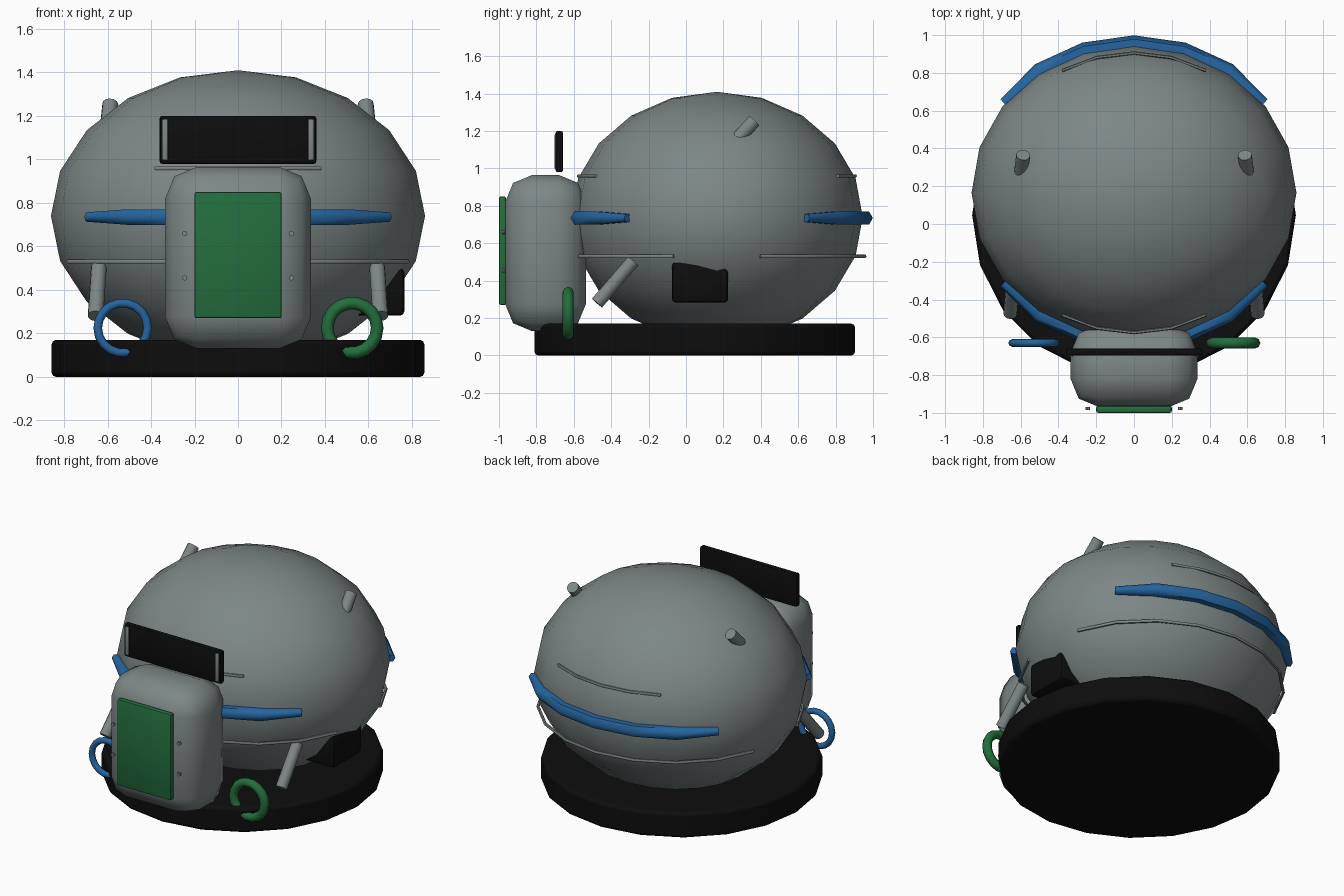
import bpy, math
from mathutils import Vector

if "Cube" in bpy.data.objects:
    bpy.data.objects.remove(bpy.data.objects["Cube"])


def material(name, rgb):
    m = bpy.data.materials.new(name)
    m.diffuse_color = (*rgb, 1)
    m.use_nodes = True
    m.node_tree.nodes["Principled BSDF"].inputs["Base Color"].default_value = m.diffuse_color
    return m


GREY = material("warm_grey", (0.205, 0.24, 0.24))
BLACK = material("black", (0.004, 0.004, 0.004))
BLUE = material("blue", (0.018, 0.13, 0.35))
GREEN = material("green", (0.017, 0.155, 0.048))

CY, CZ = 0.165, 0.74  # centre of the round body


def finish(name, mat, smooth=40):
    ob = bpy.context.object
    ob.name = name
    ob.data.materials.clear()
    ob.data.materials.append(mat)
    bpy.ops.object.transform_apply(location=False, rotation=False, scale=True)
    if smooth:
        bpy.ops.object.shade_smooth_by_angle(angle=math.radians(smooth))
    return ob


def bevel(ob, width, segments):
    b = ob.modifiers.new("bevel", "BEVEL")
    b.width, b.segments, b.limit_method = width, segments, "ANGLE"
    b.angle_limit = math.radians(40)


def box(name, lo, hi, mat, width, segments, smooth=40):
    lo, hi = Vector(lo), Vector(hi)
    bpy.ops.mesh.primitive_cube_add(size=1, location=(lo + hi) / 2)
    bpy.context.object.scale = hi - lo
    ob = finish(name, mat, None)
    bevel(ob, width, segments)
    bpy.ops.object.modifier_apply(modifier="bevel")
    bpy.ops.object.shade_smooth_by_angle(angle=math.radians(smooth))
    return ob


def rod(name, a, b, r, mat, sides=12):
    a, b = Vector(a), Vector(b)
    bpy.ops.mesh.primitive_cylinder_add(vertices=sides, radius=r, depth=(b - a).length,
                                        location=(a + b) / 2)
    bpy.context.object.rotation_euler = (b - a).to_track_quat("Z", "Y").to_euler()
    return finish(name, mat)


def arc_tube(name, rx, ry, z, start, steps, r, mat, side, taper=1.0):
    """Tube along an elliptical arc around the body, on the front (-1) or back (1)."""
    cu = bpy.data.curves.new(name, "CURVE")
    cu.dimensions = "3D"
    cu.bevel_depth, cu.bevel_resolution, cu.use_fill_caps = r, 1, True
    sp = cu.splines.new("POLY")
    sp.points.add(steps)
    for i, p in enumerate(sp.points):
        t = math.radians(start + (180 - 2 * start) * i / steps)
        p.co = (rx * math.cos(t), CY + side * ry * math.sin(t), z, 1)
        p.radius = taper if i in (0, steps) else 1
    ob = bpy.data.objects.new(name, cu)
    bpy.context.collection.objects.link(ob)
    bpy.ops.object.select_all(action="DESELECT")
    bpy.context.view_layer.objects.active = ob
    ob.select_set(True)
    bpy.ops.object.convert(target="MESH")
    finish(name, mat, 60)


# Round body
bpy.ops.mesh.primitive_uv_sphere_add(segments=20, ring_count=10, radius=1, location=(0, CY, CZ))
bpy.context.object.scale = (0.86, 0.78, 0.67)
finish("round_body", GREY, 60)

# Base disc
bpy.ops.mesh.primitive_cylinder_add(vertices=20, radius=0.857, depth=0.17, location=(0, 0.047, 0.085))
base = finish("base_disc", BLACK)
bevel(base, 0.02, 2)

# Front pack with its panel and rivets
box("front_pack", (-0.335, -0.967, 0.13), (0.335, -0.535, 0.965), GREY, 0.145, 2, 60)
box("front_panel", (-0.2, -1.0, 0.27), (0.2, -0.962, 0.85), GREEN, 0.01, 2)
for x in (-0.245, 0.245):
    for z in (0.455, 0.66):
        rod("rivet", (x, -0.984, z), (x, -0.968, z), 0.012, GREY, 8)

# Dark screen with end bars
box("screen", (-0.36, -0.697, 0.98), (0.36, -0.658, 1.2), BLACK, 0.01, 2)
for x in (-0.335, 0.335):
    box("screen_bar", (x - 0.013, -0.702, 0.995), (x + 0.013, -0.68, 1.185), GREY, 0.006, 2)

# Side pod on the right only
box("side_pod", (0.5, -0.075, 0.282), (0.765, 0.225, 0.5), BLACK, 0.02, 2)

# Blue bands and thin ribs around the body, front and back
for side, where in ((-1, "front"), (1, "back")):
    arc_tube(where + "_band", 0.865, 0.793, 0.735, 37, 6, 0.041, BLUE, side, 0.6)
    arc_tube(where + "_lower_rib", 0.815, 0.79, 0.53, 17, 8, 0.01, GREY, side)
    arc_tube(where + "_upper_rib", 0.785, 0.74, 0.96, 61, 4, 0.009, GREY, side)

# Pegs on top and short arms below, mirrored
for s in (-1, 1):
    rod("top_peg", (s * 0.6, 0.25, 1.13), (s * 0.587, 0.365, 1.255), 0.037, GREY)
    rod("lower_arm", (s * 0.655, -0.476, 0.28), (s * 0.64, -0.283, 0.505), 0.036, GREY)

# Hoops at the front, partly sunk in the base
for name, x, minor, mat in (("blue_hoop", -0.53, 0.02, BLUE), ("green_hoop", 0.525, 0.029, GREEN)):
    bpy.ops.mesh.primitive_torus_add(major_radius=0.115, minor_radius=minor, major_segments=18,
                                     minor_segments=8, location=(x, -0.63, 0.225),
                                     rotation=(math.pi / 2, 0, 0))
    finish(name, mat, 60)
